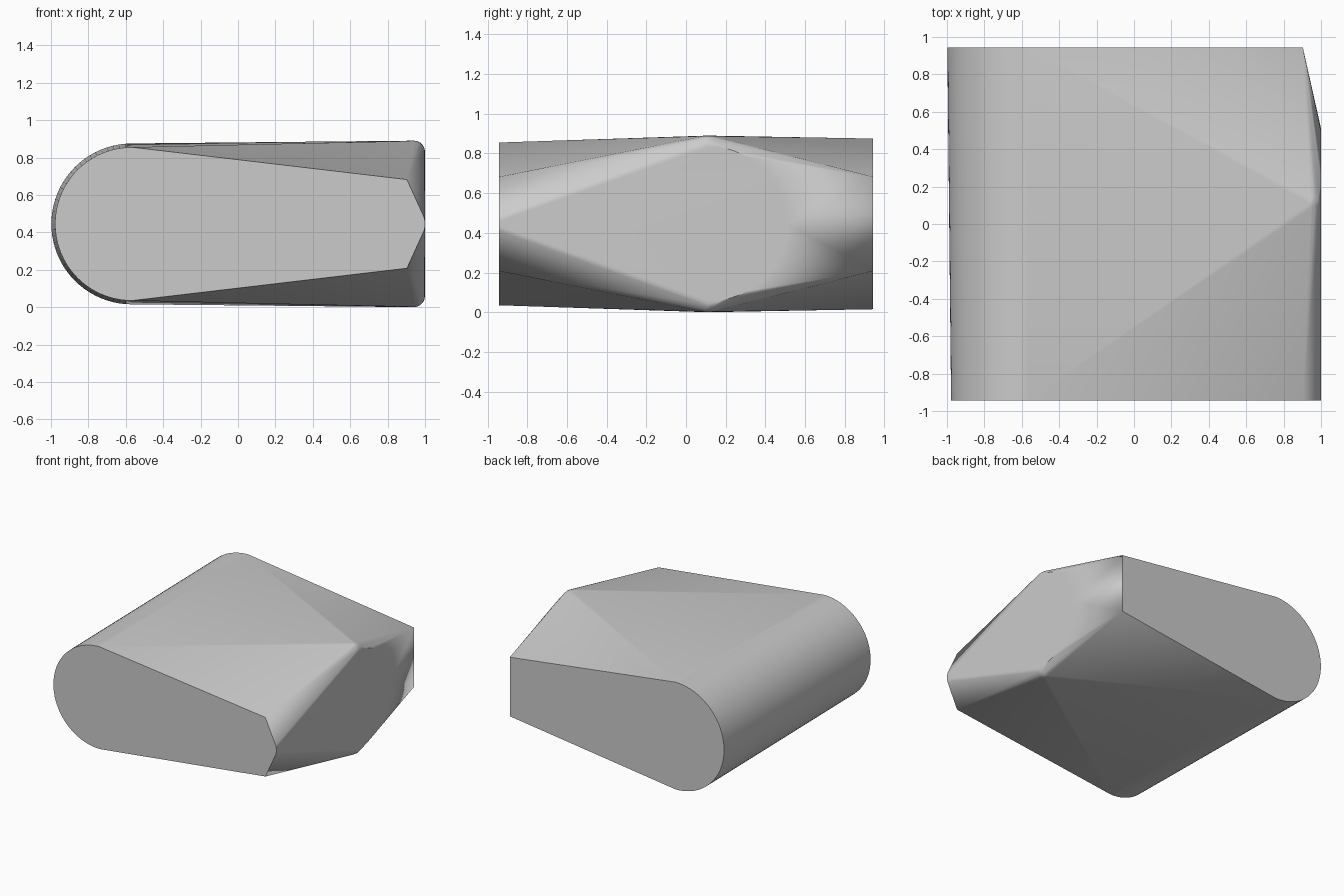
import bpy, bmesh, math
from mathutils import Vector

cube = bpy.data.objects.get("Cube")
if cube:
    bpy.data.objects.remove(cube, do_unlink=True)

MID = 0.445  # height of the mirror plane


def arc(n, start, end):
    return [math.radians(start + (end - start) * i / n) for i in range(n + 1)]


points = []

# End profiles: half round on the left, blunt edge on the right
for y, r in ((-0.943, 0.41), (0.943, 0.43)):
    for a in arc(40, 90, 270):
        points.append((-0.568 + r * math.cos(a), y, MID + r * math.sin(a)))
    for side in (-1, 1):
        points.append((0.903, y, MID + side * 0.237))

# Rounded nose on the front end
for side in (-1, 1):
    for x, h in ((0.984, 0.06), (0.995, 0.036), (1.0, 0.012)):
        points.append((x, -0.943, MID + side * h))

# Soft upper and lower peaks
for side in (-1, 1):
    for lat in arc(10, -90, 90):
        for lon in arc(20, 0, 342):
            points.append((0.94 + 0.06 * math.cos(lat) * math.cos(lon),
                           0.11 + 0.09 * math.cos(lat) * math.sin(lon),
                           MID + side * 0.385 + 0.06 * math.sin(lat)))

# Curved rim of the right side
for a in arc(24, -80, 80):
    points.append((1.0, 0.11 + 0.4 * math.cos(a), MID + 0.39 * math.sin(a)))

# Skin the body
bm = bmesh.new()
for p in points:
    bm.verts.new(Vector(p))
hull = bmesh.ops.convex_hull(bm, input=bm.verts)
unused = {v for v in hull["geom_interior"] + hull["geom_unused"]
          if isinstance(v, bmesh.types.BMVert)}
bmesh.ops.delete(bm, geom=list(unused), context='VERTS')
bmesh.ops.remove_doubles(bm, verts=bm.verts, dist=0.001)
bmesh.ops.dissolve_limit(bm, angle_limit=math.radians(0.3),
                         verts=bm.verts, edges=bm.edges)
bmesh.ops.recalc_face_normals(bm, faces=bm.faces)
mesh = bpy.data.meshes.new("body")
bm.to_mesh(mesh)
bm.free()
body = bpy.data.objects.new("body", mesh)
bpy.context.collection.objects.link(body)

# Plain grey
grey = bpy.data.materials.new("light_grey")
grey.use_nodes = True
color = (0.6, 0.6, 0.6, 1)
grey.diffuse_color = color
grey.node_tree.nodes["Principled BSDF"].inputs["Base Color"].default_value = color
mesh.materials.append(grey)

# Smooth rounding, crisp ends
bpy.context.view_layer.objects.active = body
body.select_set(True)
bpy.ops.object.shade_smooth_by_angle(angle=math.radians(25))
weighted = body.modifiers.new("even_shading", 'WEIGHTED_NORMAL')
weighted.keep_sharp = True
